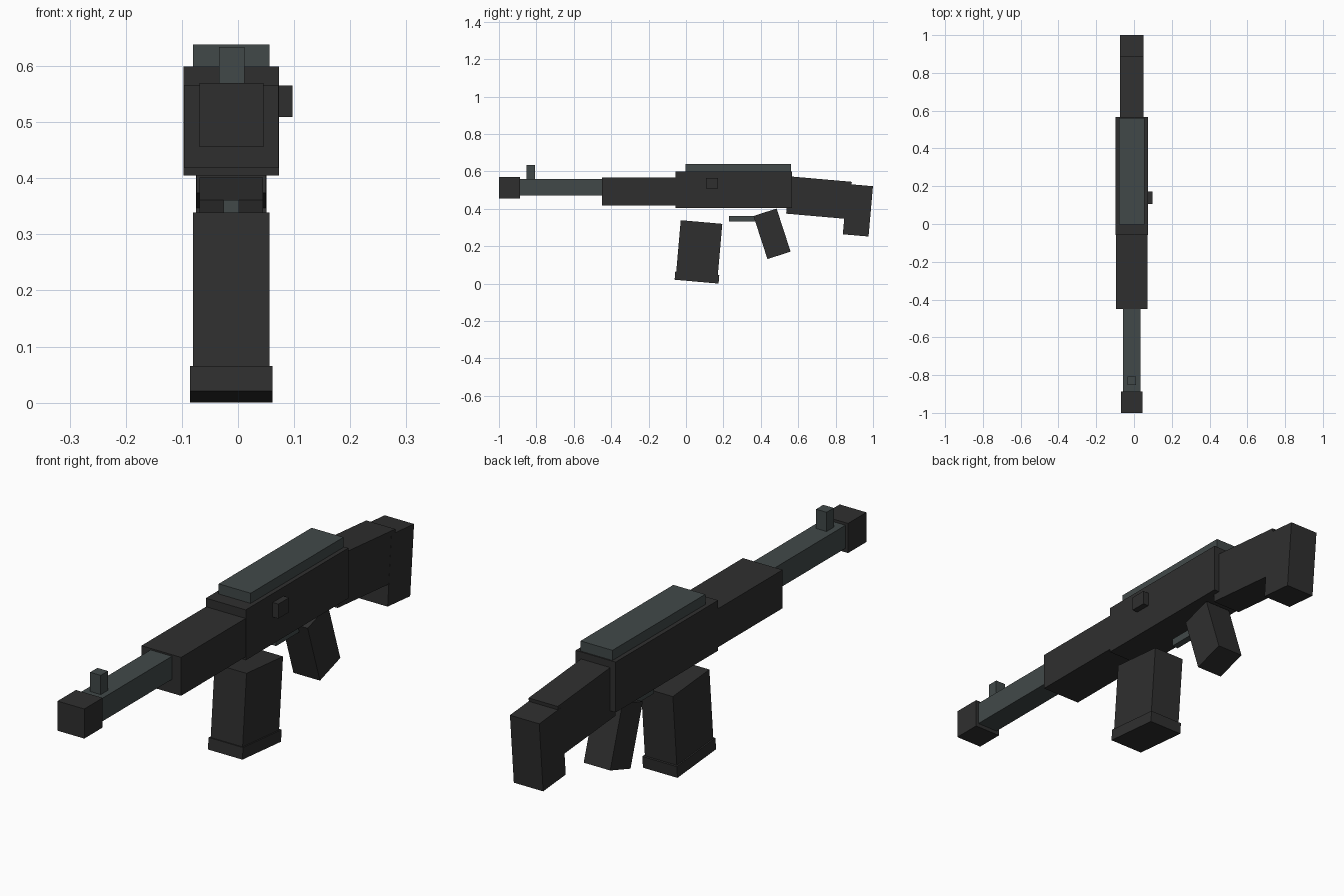
import bpy, math

if "Cube" in bpy.data.objects:
    bpy.data.objects.remove(bpy.data.objects["Cube"])


def material(name, rgb):
    m = bpy.data.materials.new(name)
    m.diffuse_color = (*rgb, 1.0)
    m.use_nodes = True
    m.node_tree.nodes["Principled BSDF"].inputs["Base Color"].default_value = m.diffuse_color
    return m


dark = material("dark_grey", (0.028, 0.028, 0.028))
steel = material("green_grey_steel", (0.053, 0.066, 0.066))
CX = -0.012  # centre plane of the body


def box(name, width, y, z, mat, x=CX, tilt=0.0):
    """Box from y and z ranges, tilted about x through its own centre."""
    bpy.ops.mesh.primitive_cube_add(
        size=1, location=(x, sum(y) / 2, sum(z) / 2),
        rotation=(math.radians(tilt), 0, 0))
    ob = bpy.context.object
    ob.name = name
    ob.scale = (width, y[1] - y[0], z[1] - z[0])
    ob.data.materials.append(mat)
    return ob


def tilted(name, width, centre, size, tilt, mat):
    """Box from a centre and size in the side plane."""
    (cy, cz), (sy, sz) = centre, size
    box(name, width, (cy - sy / 2, cy + sy / 2), (cz - sz / 2, cz + sz / 2), mat, tilt=tilt)


# body
box("receiver", 0.17, (-0.057, 0.567), (0.405, 0.599), dark)
box("handguard", 0.169, (-0.45, -0.05), (0.418, 0.566), dark)
box("top_cover", 0.136, (-0.003, 0.562), (0.59, 0.638), steel)
box("bolt_handle", 0.06, (0.107, 0.172), (0.509, 0.565), dark, x=0.067)

# barrel
box("barrel", 0.091, (-0.9, -0.44), (0.471, 0.56), steel)
box("muzzle", 0.114, (-1.0, -0.888), (0.456, 0.570), dark)
box("front_sight", 0.045, (-0.852, -0.808), (0.55, 0.634), steel, x=-0.011)

# magazine
tilted("magazine", 0.136, (0.0704, 0.1846), (0.223, 0.29), -5, dark)
tilted("magazine_base", 0.147, (0.0585, 0.0327), (0.236, 0.045), -5, dark)

# grip and trigger guard
tilted("grip", 0.113, (0.460, 0.266), (0.130, 0.242), 18, dark)
box("trigger_guard", 0.027, (0.23, 0.42), (0.331, 0.361), steel)

# stock
tilted("stock", 0.124, (0.711, 0.459), (0.335, 0.2), -5, dark)
tilted("butt", 0.125, (0.919, 0.392), (0.138, 0.27), -5, dark)
